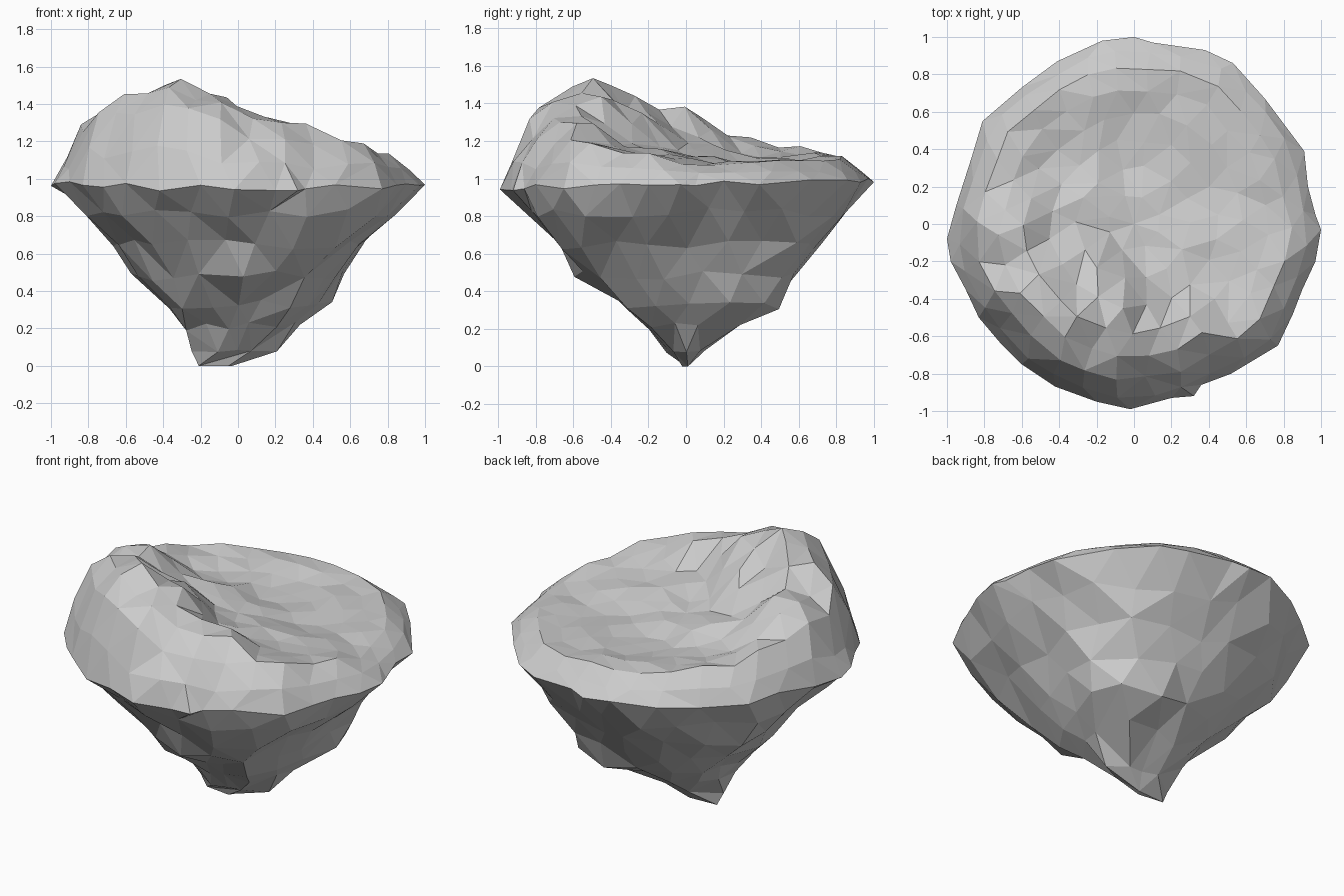
import bpy, math, random
from mathutils import Vector

if "Cube" in bpy.data.objects:
    bpy.data.objects.remove(bpy.data.objects["Cube"])

random.seed(7)
TAU = 2 * math.pi

# Widest outline of the island, counter-clockwise from the right (x, y)
RIM = [(1, -.03), (.97, .05), (.93, .2), (.91, .39), (.7, .67), (.53, .86), (.38, .93),
       (.1, .97), (0, 1), (-.17, .98), (-.41, .87), (-.6, .73), (-.81, .55), (-.87, .35),
       (-.95, .1), (-1, -.08), (-.98, -.2), (-.9, -.35), (-.83, -.5), (-.72, -.63),
       (-.6, -.75), (-.42, -.87), (-.2, -.95), (-.02, -.99), (.2, -.93), (.32, -.92),
       (.36, -.86), (.52, -.8), (.77, -.65), (.85, -.48), (.9, -.35), (.97, -.2)]

# Underside rings: height, vertex count, radius in eight directions from +x
LEVELS = [(.08, 8, (.21, .1, .08, .14, .25, .14, .09, .1)),
          (.21, 12, (.31, .43, .22, .3, .33, .27, .2, .3)),
          (.33, 16, (.43, .61, .44, .42, .39, .42, .33, .42)),
          (.48, 18, (.54, .67, .59, .58, .56, .54, .57, .55)),
          (.65, 22, (.65, .76, .69, .79, .66, .70, .66, .77)),
          (.82, 25, (.82, .87, .85, .87, .80, .86, .83, .90))]

# Spot heights of the upper surface: high ridge at front left, flat bowl behind
SPOTS = [(-.35, -.5, 1.53), (-.58, -.35, 1.45), (-.65, -.05, 1.39), (-.78, -.15, 1.3),
         (-.72, .25, 1.22), (-.65, .6, 1.17), (-.1, -.75, 1.4), (-.12, -.55, 1.46),
         (.1, -.65, 1.33), (.3, -.62, 1.31), (.58, -.5, 1.2), (.75, -.3, 1.13),
         (.85, .1, 1.08), (0, .9, 1.11), (.5, .7, 1.09), (-.3, .75, 1.13), (0, 0, 1.12),
         (-.3, 0, 1.18), (-.3, -.25, 1.35), (.2, -.3, 1.17), (.4, .2, 1.08), (0, .4, 1.08),
         (-.4, .35, 1.11), (.5, -.2, 1.12), (-.72, -.4, 1.36), (-.5, -.65, 1.4),
         (.1, -.85, 1.2), (.4, -.8, 1.12), (-.05, -.92, 1.18), (-.65, -.65, 1.17),
         (-.92, -.2, 1.12)]


def jit(a):
    return random.uniform(-a, a)


def height(x, y):
    total = weight = 0
    for sx, sy, sz in SPOTS:
        w = 1 / ((x - sx) ** 2 + (y - sy) ** 2 + .002) ** 2
        total += w * sz
        weight += w
    return total / weight


def direction_radius(table, a):
    f = a / TAU * len(table)
    i = math.floor(f)
    n = len(table)
    return table[i % n] + (table[(i + 1) % n] - table[i % n]) * (f - i)


rim_polar = [(math.atan2(y, x) % TAU, math.hypot(x, y)) for x, y in RIM]
rim_polar[0] = (rim_polar[0][0] - TAU, rim_polar[0][1])


def rim_radius(a):
    a %= TAU
    pts = rim_polar + [(rim_polar[0][0] + TAU, rim_polar[0][1])]
    for (a0, r0), (a1, r1) in zip(pts, pts[1:]):
        if a0 <= a <= a1:
            return r0 + (r1 - r0) * (a - a0) / (a1 - a0)
    return rim_polar[0][1]


def ring_angles(n, k):
    return [TAU * (i + .5 * (k % 2)) / n + jit(.15 * TAU / n) for i in range(n)]


# Each ring is a list of (angle, point), from the bottom up and over to the centre
def underside_rings():
    rings = [[(0, Vector((-.03, .01, 0))), (TAU / 2, Vector((-.21, 0, 0))),
              (TAU * .9, Vector((-.05, -.02, 0)))]]
    for k, (z, n, table) in enumerate(LEVELS):
        amp = .008 if k == 0 else .028
        ring = []
        for a in ring_angles(n, k):
            r = direction_radius(table, a) + jit(amp)
            ring.append((a, Vector((r * math.cos(a), r * math.sin(a), z + jit(amp)))))
        rings.append(ring)
    return rings


def rim_ring():
    return [(a, Vector((x, y, .975 + .025 * y + jit(.02))))
            for (a, r), (x, y) in zip(rim_polar, RIM)]


def top_rings():
    rings = []
    for k, (s, n) in enumerate([(.945, 32), (.85, 30), (.73, 28), (.6, 24),
                                (.46, 20), (.31, 14), (.15, 8)]):
        ring = []
        for a in ring_angles(n, k + 1):
            r = rim_radius(a) * (s + jit(.012))
            x, y = r * math.cos(a), r * math.sin(a)
            z = height(x, y)
            z = .5 * (z + .98) if k == 0 else z + jit(.01)
            ring.append((a, Vector((x, y, z))))
        rings.append(ring)
    return rings


def bridge(faces, a, b, ia, ib):
    n, m = len(a), len(b)
    ang = lambda r, i: r[i % len(r)][0] + TAU * (i // len(r))
    i = j = 0
    while i < n or j < m:
        if j == m or (i < n and ang(a, i + 1) <= ang(b, j + 1)):
            faces.append((ia + i % n, ia + (i + 1) % n, ib + j % m))
            i += 1
        else:
            faces.append((ia + i % n, ib + (j + 1) % m, ib + j % m))
            j += 1


def build(name, rings, cap_start=False, cap_end=False):
    verts, faces, starts = [], [], []
    for ring in rings:
        starts.append(len(verts))
        verts += [p for a, p in ring]
    for k in range(len(rings) - 1):
        bridge(faces, rings[k], rings[k + 1], starts[k], starts[k + 1])
    if cap_start:
        faces.append(tuple(reversed(range(len(rings[0])))))
    if cap_end:
        verts.append(Vector((0, 0, height(0, 0))))
        n, s = len(rings[-1]), starts[-1]
        faces += [(s + i, s + (i + 1) % n, len(verts) - 1) for i in range(n)]
    mesh = bpy.data.meshes.new(name)
    mesh.from_pydata(verts, [], faces)
    mesh.update()
    obj = bpy.data.objects.new(name, mesh)
    bpy.context.collection.objects.link(obj)
    return obj


# Rocky cone below and sculpted ground above share the same rim
rim = rim_ring()
build("rock_underside", underside_rings() + [rim], cap_start=True)
build("ground_top", [rim] + top_rings(), cap_end=True)
